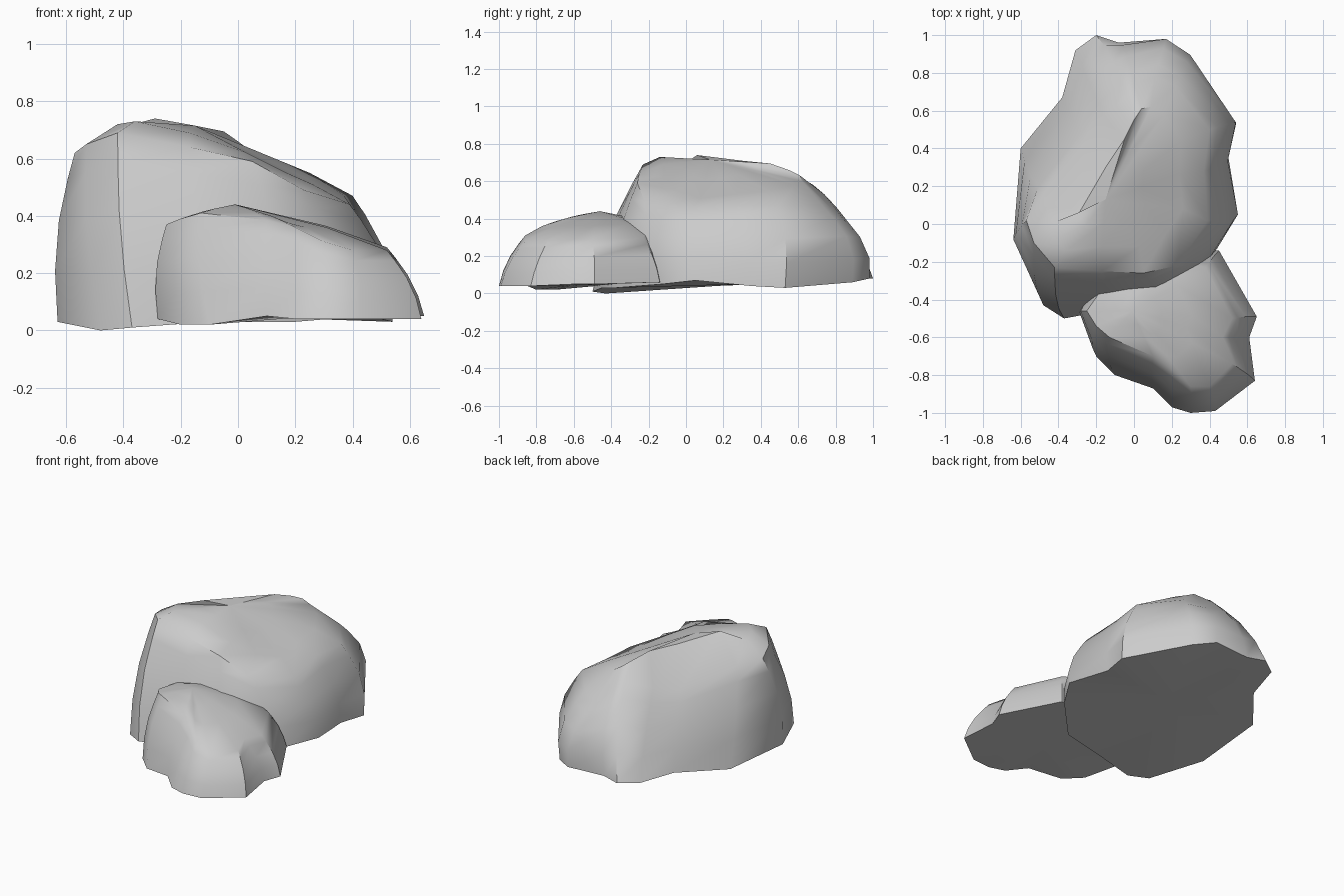
import bpy, bmesh, math
from mathutils import Vector

if "Cube" in bpy.data.objects:
    bpy.data.objects.remove(bpy.data.objects["Cube"])


def make_rock(name, base, shoulder, crest, peak, bulge, back_bulge, flat_side=0):
    """Loft a rock from ground outline to shoulder to crest, then cap it at a peak."""
    base, shoulder, crest = ([Vector(p) for p in ring] for ring in (base, shoulder, crest))
    peak = Vector(peak)
    n = len(base)
    centre = sum(base, Vector()) / n
    bm = bmesh.new()
    rings = []

    # bulging side walls, kept flat towards the back left if asked
    for t in (0, 0.3, 0.6, 0.85, 1):
        ring = []
        for a, b in zip(base, shoulder):
            out = Vector((a.x - centre.x, a.y - centre.y, 0)).normalized()
            amount = bulge + (back_bulge - bulge) * max(0, out.y)
            amount *= 1 - flat_side * max(0, out.dot(Vector((-.8, .6, 0)))) ** 4
            ring.append(bm.verts.new(a.lerp(b, t) + out * amount * math.sin(math.pi * t)))
        rings.append(ring)

    # crest and top
    rings.append([bm.verts.new(p) for p in crest])
    rings.append([bm.verts.new(p.lerp(peak, 0.5)) for p in crest])

    for lo, hi in zip(rings, rings[1:]):
        for i in range(n):
            j = (i + 1) % n
            bm.faces.new((lo[i], lo[j], hi[j], hi[i]))
    for ring, point in ((rings[0], centre), (rings[-1], peak)):
        c = bm.verts.new(point)
        for i in range(n):
            bm.faces.new((ring[i], ring[(i + 1) % n], c))

    bmesh.ops.recalc_face_normals(bm, faces=bm.faces)
    mesh = bpy.data.meshes.new(name)
    bm.to_mesh(mesh)
    bm.free()
    obj = bpy.data.objects.new(name, mesh)
    bpy.context.collection.objects.link(obj)
    bpy.ops.object.select_all(action='DESELECT')
    obj.select_set(True)
    bpy.context.view_layer.objects.active = obj
    bpy.ops.object.shade_smooth_by_angle(angle=math.radians(42))
    return obj


# large boulder at the back
make_rock(
    "large_boulder",
    [(-.63, -.10, .03), (-.48, -.43, 0), (-.37, -.50, .01), (-.10, -.45, .03),
     (.20, -.38, .03), (.44, -.13, .05), (.55, .05, .07), (.50, .35, .04),
     (.54, .53, .03), (.29, .89, .06), (.17, .98, .08), (-.08, .96, .08),
     (-.20, 1.0, .08), (-.31, .92, .08), (-.38, .67, .07), (-.60, .40, .05)],
    [(-.57, .02, .62), (-.53, -.10, .65), (-.42, -.23, .69), (-.17, -.25, .64),
     (.05, -.26, .59), (.23, -.22, .49), (.39, .02, .44), (.37, .28, .47),
     (.40, .50, .47), (.22, .73, .47), (.11, .78, .45), (0, .74, .53),
     (-.03, .68, .58), (-.16, .57, .53), (-.26, .44, .49), (-.48, .16, .60)],
    [(-.44, 0, .70), (-.42, -.08, .72), (-.36, -.14, .73), (-.17, -.12, .69),
     (.03, -.12, .62), (.17, -.05, .55), (.26, .08, .51), (.24, .26, .53),
     (.25, .44, .55), (.16, .58, .58), (.09, .62, .60), (.04, .61, .63),
     (0, .55, .66), (-.05, .45, .695), (-.15, .30, .71), (-.29, .06, .74)],
    (-.15, .13, .715), .04, .08, .9)

# small boulder leaning against its front
small_shoulder = [
    (-.25, -.46, .37), (-.20, -.54, .39), (-.13, -.60, .41), (.10, -.70, .385),
    (.20, -.77, .36), (.30, -.86, .31), (.40, -.86, .28), (.52, -.74, .28),
    (.47, -.60, .29), (.52, -.50, .29), (.38, -.23, .30), (.20, -.18, .34),
    (-.05, -.22, .38), (-.18, -.36, .395)]
small_peak = Vector((-.01, -.46, .44))
small_crest = []
for p in small_shoulder:
    q = Vector(p).lerp(small_peak, .4)
    q.z = p[2] + (small_peak.z - p[2]) * .5
    small_crest.append(q)
make_rock(
    "small_boulder",
    [(-.28, -.48, .04), (-.20, -.70, .02), (-.10, -.80, .02), (.10, -.87, .05),
     (.20, -.97, .04), (.30, -1.0, .04), (.43, -.99, .04), (.64, -.83, .04),
     (.61, -.60, .05), (.65, -.49, .05), (.45, -.14, .06), (.20, -.14, .06),
     (-.10, -.20, .05), (-.22, -.34, .05)],
    small_shoulder, small_crest, small_peak, .025, .015)
